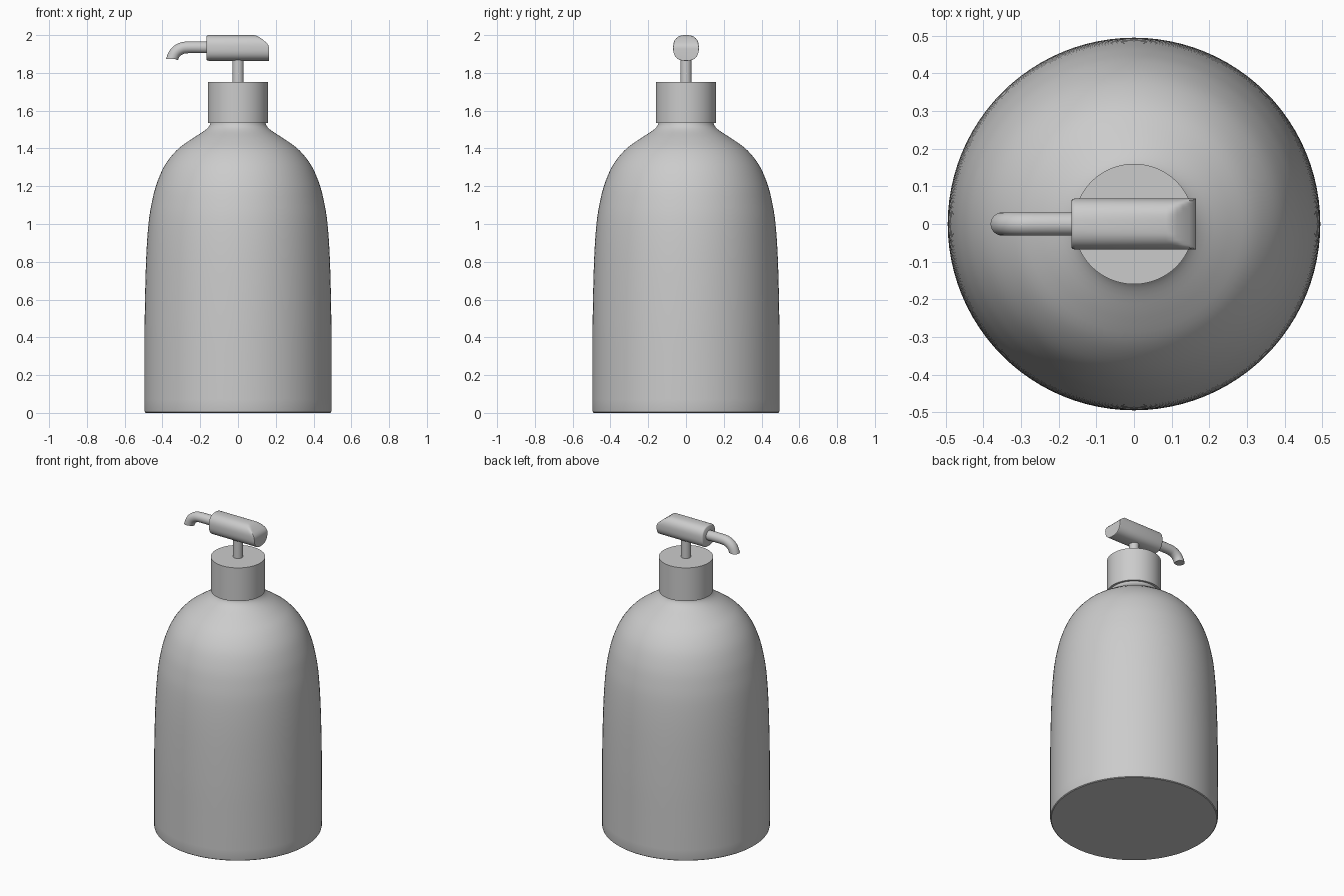
import bpy
import bmesh
from math import cos, sin, pi, radians, copysign
from mathutils import Vector

if "Cube" in bpy.data.objects:
    bpy.data.objects.remove(bpy.data.objects["Cube"])


def loft(name, rings, angle=35):
    """Skin a list of equal-length rings and cap both ends."""
    bm = bmesh.new()
    rows = [[bm.verts.new(p) for p in ring] for ring in rings]
    n = len(rows[0])
    for a, b in zip(rows, rows[1:]):
        for i in range(n):
            j = (i + 1) % n
            bm.faces.new((a[i], a[j], b[j], b[i]))
    bm.faces.new(rows[0][::-1])
    bm.faces.new(rows[-1])
    bmesh.ops.recalc_face_normals(bm, faces=bm.faces)
    mesh = bpy.data.meshes.new(name)
    bm.to_mesh(mesh)
    bm.free()
    ob = bpy.data.objects.new(name, mesh)
    bpy.context.collection.objects.link(ob)
    bpy.ops.object.select_all(action='DESELECT')
    ob.select_set(True)
    bpy.context.view_layer.objects.active = ob
    bpy.ops.object.shade_smooth_by_angle(angle=radians(angle))
    return ob


def lathe(name, profile, n=96):
    """Revolve (radius, z) points about the z axis."""
    turns = [2 * pi * i / n for i in range(n)]
    return loft(name, [[(r * cos(t), r * sin(t), z) for t in turns] for r, z in profile])


def smooth(points, steps=4):
    """Catmull-Rom curve through the points."""
    p = [Vector(q) for q in points]
    p = [2 * p[0] - p[1]] + p + [2 * p[-1] - p[-2]]
    out = []
    for a, b, c, d in zip(p, p[1:], p[2:], p[3:]):
        for k in range(steps):
            t = k / steps
            out.append(0.5 * (2 * b + (c - a) * t + (2 * a - 5 * b + 4 * c - d) * t * t
                              + (3 * b - a - 3 * c + d) * t ** 3))
    return out + [p[-2]]


# Bottle body with domed shoulder and flared neck
side = [(0.495, 0.012), (0.495, 0.25), (0.494, 0.5), (0.487, 0.8), (0.474, 1.0),
        (0.455, 1.12), (0.43, 1.215), (0.388, 1.31), (0.325, 1.39), (0.25, 1.447),
        (0.18, 1.492), (0.153, 1.518), (0.145, 1.54)]
lathe("bottle_body", [(0.488, 0), (0.493, 0.004)] + [tuple(p) for p in smooth(side)])

# Collar cap and pump stem
lathe("collar_cap", [(0.16, 1.535), (0.16, 1.752)])
lathe("pump_stem", [(0.03, 1.74), (0.03, 1.9)], 32)

# Pump head: rounded bar with a sloping front cut: (x, section scale, top limit)
stations = [(-0.166, 0.92, 2), (-0.163, 0.975, 2), (-0.156, 1, 2), (0.085, 1, 2),
            (0.1, 1, 1.996), (0.115, 1, 1.988), (0.13, 1, 1.977), (0.147, 1, 1.963),
            (0.158, 1, 1.951), (0.164, 1, 1.938), (0.165, 0.99, 1.928)]


def section(x, s, top, n=64):
    ring = []
    for i in range(n):
        c, d = cos(2 * pi * i / n), sin(2 * pi * i / n)
        y = copysign(abs(c) ** 0.8, c) * 0.068 * s
        z = 1.932 + copysign(abs(d) ** 0.8, d) * 0.068 * s
        ring.append((x, y, min(z, top)))
    return ring


loft("pump_head", [section(*s) for s in stations], 40)

# Spout: tube curving down to a level-cut tip
path = smooth([(-0.15, 1.935), (-0.265, 1.935), (-0.305, 1.927), (-0.333, 1.906), (-0.35, 1.873)], 5)
rings = []
for i, p in enumerate(path):
    t = (path[min(i + 1, len(path) - 1)] - path[max(i - 1, 0)]).normalized()
    normal = Vector((t.y, -t.x))
    if i == len(path) - 1:
        normal = Vector((-1, 0))
    if normal.y < 0 or i == len(path) - 1:
        normal = -normal if normal.y < 0 else Vector((-1, 0))
    rings.append([(p.x + normal.x * 0.031 * cos(a), 0.031 * sin(a), p.y + normal.y * 0.031 * cos(a))
                  for a in [2 * pi * k / 32 for k in range(32)]])
loft("spout", rings)
